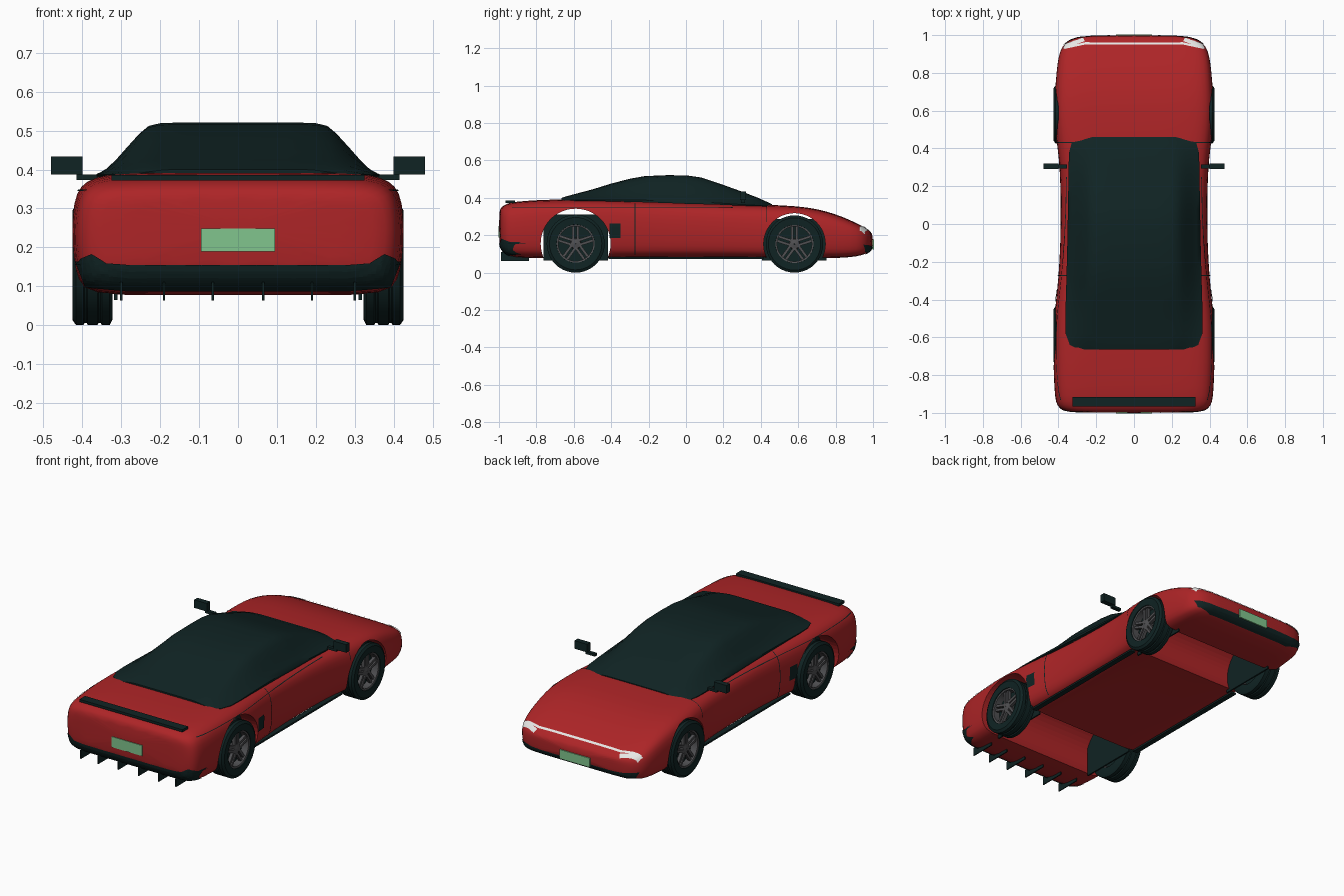
import bpy, bmesh, math
from mathutils import Vector, Matrix
from mathutils.bvhtree import BVHTree

if "Cube" in bpy.data.objects:
    bpy.data.objects.remove(bpy.data.objects["Cube"])


def material(name, rgb):
    m = bpy.data.materials.new(name)
    m.use_nodes = True
    m.diffuse_color = (*rgb, 1)
    m.node_tree.nodes["Principled BSDF"].inputs["Base Color"].default_value = (*rgb, 1)
    return m


RED = material("red paint", (0.42, 0.018, 0.02))
DARK = material("dark glass and rubber", (0.005, 0.017, 0.017))
GREY = material("wheel grey", (0.08, 0.08, 0.085))
WHITE = material("lamp white", (0.85, 0.85, 0.83))
GREEN = material("plate green", (0.22, 0.56, 0.27))


def finish(name, bm, mat, smooth=None):
    bmesh.ops.recalc_face_normals(bm, faces=bm.faces)
    mesh = bpy.data.meshes.new(name)
    bm.to_mesh(mesh)
    bm.free()
    obj = bpy.data.objects.new(name, mesh)
    bpy.context.collection.objects.link(obj)
    mesh.materials.append(mat)
    if smooth:
        bpy.ops.object.select_all(action="DESELECT")
        obj.select_set(True)
        bpy.context.view_layer.objects.active = obj
        bpy.ops.object.shade_smooth_by_angle(angle=math.radians(smooth))
    return obj


def box(name, centre, size, mat):
    bm = bmesh.new()
    bmesh.ops.create_cube(bm, size=1, matrix=Matrix.Translation(centre) @ Matrix.Diagonal((*size, 1)))
    return finish(name, bm, mat)


def loft(name, stations, profile, mat, smooth):
    """Skin symmetric sections; each station is (y, half width, bottom, top)."""
    ring = profile + [(-a, b) for a, b in reversed(profile) if a > 0]
    bm = bmesh.new()
    rows = [[bm.verts.new((a * w, y, lo + b * (hi - lo))) for a, b in ring]
            for y, w, lo, hi in stations]
    n = len(ring)
    for r, s in zip(rows, rows[1:]):
        for i in range(n):
            bm.faces.new((r[i], r[(i + 1) % n], s[(i + 1) % n], s[i]))
    bm.faces.new(rows[0])
    bm.faces.new(rows[-1])
    return finish(name, bm, mat, smooth)


def lathe(name, profile, centre, side, mat, steps=40):
    """Spin a closed (x, radius) profile round the axle."""
    bm = bmesh.new()
    rows = []
    for k in range(steps):
        t = 2 * math.pi * k / steps
        rows.append([bm.verts.new((centre[0] + side * x, centre[1] + r * math.cos(t),
                                   centre[2] + r * math.sin(t))) for x, r in profile])
    n = len(profile)
    for k in range(steps):
        p, q = rows[k], rows[(k + 1) % steps]
        for i in range(n):
            bm.faces.new((p[i], p[(i + 1) % n], q[(i + 1) % n], q[i]))
    return finish(name, bm, mat, 35)


# Body shell
body_stations = [
    (-1.0, 0.33, 0.15, 0.335), (-0.985, 0.385, 0.12, 0.352), (-0.96, 0.41, 0.095, 0.368),
    (-0.92, 0.42, 0.08, 0.379), (-0.8, 0.427, 0.078, 0.388), (-0.6, 0.43, 0.078, 0.394),
    (-0.45, 0.42, 0.078, 0.392), (-0.3, 0.402, 0.08, 0.386), (-0.1, 0.39, 0.082, 0.378),
    (0.15, 0.388, 0.082, 0.37), (0.35, 0.397, 0.08, 0.364), (0.45, 0.415, 0.078, 0.363),
    (0.6, 0.424, 0.077, 0.355), (0.7, 0.42, 0.077, 0.341), (0.8, 0.412, 0.078, 0.313),
    (0.88, 0.403, 0.082, 0.28), (0.94, 0.385, 0.092, 0.25), (0.975, 0.345, 0.107, 0.228),
    (1.0, 0.27, 0.13, 0.21)]
body_profile = [(0, 1), (0.4, 1), (0.7, 0.995), (0.86, 0.965), (0.95, 0.89), (0.985, 0.76),
                (1, 0.55), (0.99, 0.3), (0.965, 0.12), (0.9, 0), (0.5, 0), (0, 0)]
body = loft("body_shell", body_stations, body_profile, RED, 60)
body.modifiers.new("smooth", "SUBSURF").levels = 1
body.modifiers["smooth"].render_levels = 1
surface = BVHTree.FromObject(body, bpy.context.evaluated_depsgraph_get())


def patch(name, quad, axis, sign, mat, n=12):
    """Lay a thin painted panel on the body, projected along one axis."""
    a, b, c, d = (Vector(p) for p in quad)
    ray = Vector((0, 0, 0))
    ray[axis] = -sign
    bm = bmesh.new()
    grid = []
    for i in range(n + 1):
        row = []
        for j in range(n + 1):
            u, v = i / n, j / n
            p = list(a.lerp(b, u).lerp(d.lerp(c, u), v))
            p.insert(axis, 2 * sign)
            hit, normal, _, _ = surface.ray_cast(Vector(p), ray)
            if hit is None:
                row.append(None)
                continue
            if normal.dot(ray) > 0:
                normal = -normal
            row.append(bm.verts.new(hit + normal * 0.004))
        grid.append(row)
    for i in range(n):
        for j in range(n):
            vs = (grid[i][j], grid[i + 1][j], grid[i + 1][j + 1], grid[i][j + 1])
            if None not in vs:
                bm.faces.new(vs)
    return finish(name, bm, mat)


def rect(a0, a1, b0, b1):
    return [(a0, b0), (a1, b0), (a1, b1), (a0, b1)]


# Wheel arches cut through the body
WHEELS = {"rear": (-0.59, 0.155, 0.187), "front": (0.58, 0.153, 0.165)}
for end, (y, r, arch) in WHEELS.items():
    bm = bmesh.new()
    bmesh.ops.create_cone(bm, cap_ends=True, segments=48, radius1=arch, radius2=arch, depth=1.2,
                          matrix=Matrix.Translation((0, y, r)) @ Matrix.Rotation(math.pi / 2, 4, "Y"))
    cutter = finish(end + "_arch_cutter", bm, RED)
    cutter.hide_render = True
    cutter.hide_set(True)
    cut = body.modifiers.new(end + " arch", "BOOLEAN")
    cut.operation = "DIFFERENCE"
    cut.object = cutter
    cut.solver = "EXACT"

# Glass canopy
canopy_stations = [
    (-0.665, 0.29, 0.385, 0.4), (-0.64, 0.34, 0.385, 0.408), (-0.58, 0.362, 0.384, 0.424),
    (-0.5, 0.364, 0.383, 0.445), (-0.4, 0.361, 0.381, 0.476), (-0.3, 0.358, 0.378, 0.502),
    (-0.22, 0.356, 0.376, 0.516), (-0.1, 0.353, 0.372, 0.521), (0, 0.351, 0.368, 0.52),
    (0.08, 0.35, 0.366, 0.509), (0.18, 0.348, 0.363, 0.476), (0.3, 0.347, 0.358, 0.433),
    (0.38, 0.343, 0.356, 0.402), (0.43, 0.33, 0.354, 0.38), (0.46, 0.285, 0.352, 0.366)]
canopy_profile = [(0, 1), (0.35, 1), (0.56, 0.99), (0.65, 0.94), (0.72, 0.8), (0.79, 0.61),
                  (0.87, 0.38), (0.94, 0.2), (1, 0.08), (1, 0), (0, 0)]
loft("glass_canopy", canopy_stations, canopy_profile, DARK, 50)

# Wheels: grooved tyre, rim, five paired spokes
tyre = [(0.323, 0.1), (0.323, 0.14), (0.33, 1), (0.35, 1), (0.353, 0.96), (0.358, 0.96),
        (0.361, 1), (0.386, 1), (0.389, 0.96), (0.394, 0.96), (0.397, 1), (0.416, 1),
        (0.425, 0.14), (0.422, 0.102), (0.4, 0.1)]
for end, (y, r, arch) in WHEELS.items():
    for side, s in (("left", 1), ("right", -1)):
        tag = f"{end}_{side}_"
        c = Vector((0, y, r))
        lathe(tag + "tyre", [(x, q * r if q > 0.5 else q) for x, q in tyre], c, s, DARK)
        lathe(tag + "rim", [(0.33, 0.094), (0.33, 0.104), (0.418, 0.104), (0.415, 0.093)], c, s, GREY)
        lathe(tag + "brake_disc", [(0.37, 0.002), (0.37, 0.094), (0.375, 0.094), (0.375, 0.002)], c, s, DARK)
        lathe(tag + "hub", [(0.375, 0.002), (0.375, 0.03), (0.405, 0.026), (0.41, 0.002)], c, s, GREY, 20)
        bm = bmesh.new()
        for k in range(5):
            for shift in (-0.012, 0.012):
                turn = Matrix.Rotation(2 * math.pi * k / 5, 4, "X")
                place = Matrix.Translation((s * 0.397, y, r)) @ turn @ Matrix.Translation((0, shift, 0.058))
                bmesh.ops.create_cube(bm, size=1, matrix=place @ Matrix.Diagonal((0.018, 0.014, 0.08, 1)))
        finish(tag + "spokes", bm, GREY)
        top = 0.31 if end == "rear" else 0.288
        box(tag + "arch_liner", (s * 0.314, y, (top + 0.065) / 2), (0.008, 0.345, top - 0.065), DARK)

# Details repeated on both sides
for side, s in (("left", 1), ("right", -1)):
    def flip(quad):
        return [(s * a, b) for a, b in quad]

    box(side + "_mirror", (s * 0.44, 0.305, 0.41), (0.08, 0.03, 0.046), DARK)
    box(side + "_mirror_stalk", (s * 0.385, 0.305, 0.38), (0.06, 0.02, 0.014), DARK)
    box(side + "_sill", (s * 0.355, 0, 0.078), (0.03, 0.83, 0.01), DARK)
    patch(side + "_side_intake", rect(-0.41, -0.35, 0.185, 0.262), 0, s, DARK, 4)
    patch(side + "_door_rear_seam", rect(-0.275, -0.27, 0.1, 0.365), 0, s, DARK)
    patch(side + "_door_front_seam", rect(0.43, 0.434, 0.27, 0.355), 0, s, DARK)
    patch(side + "_shoulder_seam", [(-0.93, 0.343), (0.25, 0.343), (0.25, 0.346), (-0.93, 0.346)], 0, s, DARK, 24)
    patch(side + "_rear_bumper_corner", flip([(0.28, 0.09), (0.39, 0.1), (0.415, 0.165), (0.28, 0.155)]), 1, -1, DARK)
    patch(side + "_rear_bumper_tip", flip([(0.33, 0.155), (0.415, 0.155), (0.4, 0.172), (0.375, 0.183)]), 1, -1, DARK)
    patch(side + "_nose_bumper_corner", flip([(0.27, 0.1), (0.35, 0.115), (0.37, 0.15), (0.27, 0.14)]), 1, 1, DARK)
    patch(side + "_headlamp", flip([(0.26, 0.966), (0.375, 0.925), (0.362, 0.952), (0.27, 0.984)]), 2, 1, WHITE)
    patch(side + "_lamp_strip_end", flip([(0.26, 0.948), (0.365, 0.925), (0.37, 0.935), (0.26, 0.96)]), 2, 1, WHITE)

# Nose and tail details on the centre line
patch("nose_light_strip", rect(-0.26, 0.26, 0.948, 0.96), 2, 1, WHITE)
patch("nose_bumper", rect(-0.27, 0.27, 0.1, 0.14), 1, 1, DARK)
patch("rear_bumper", rect(-0.28, 0.28, 0.09, 0.155), 1, -1, DARK)
box("rear_plate", (0, -0.999, 0.219), (0.19, 0.008, 0.06), GREEN)
box("nose_plate", (0, 1.0, 0.15), (0.19, 0.008, 0.052), GREEN)
box("rear_spoiler", (0, -0.94, 0.379), (0.65, 0.05, 0.014), DARK)

# Diffuser fins under the tail
for i, x in enumerate((-0.3, -0.19, -0.065, 0.065, 0.19, 0.3)):
    box(f"diffuser_fin_{i + 1}", (x, -0.915, 0.087), (0.006, 0.15, 0.048), DARK)
